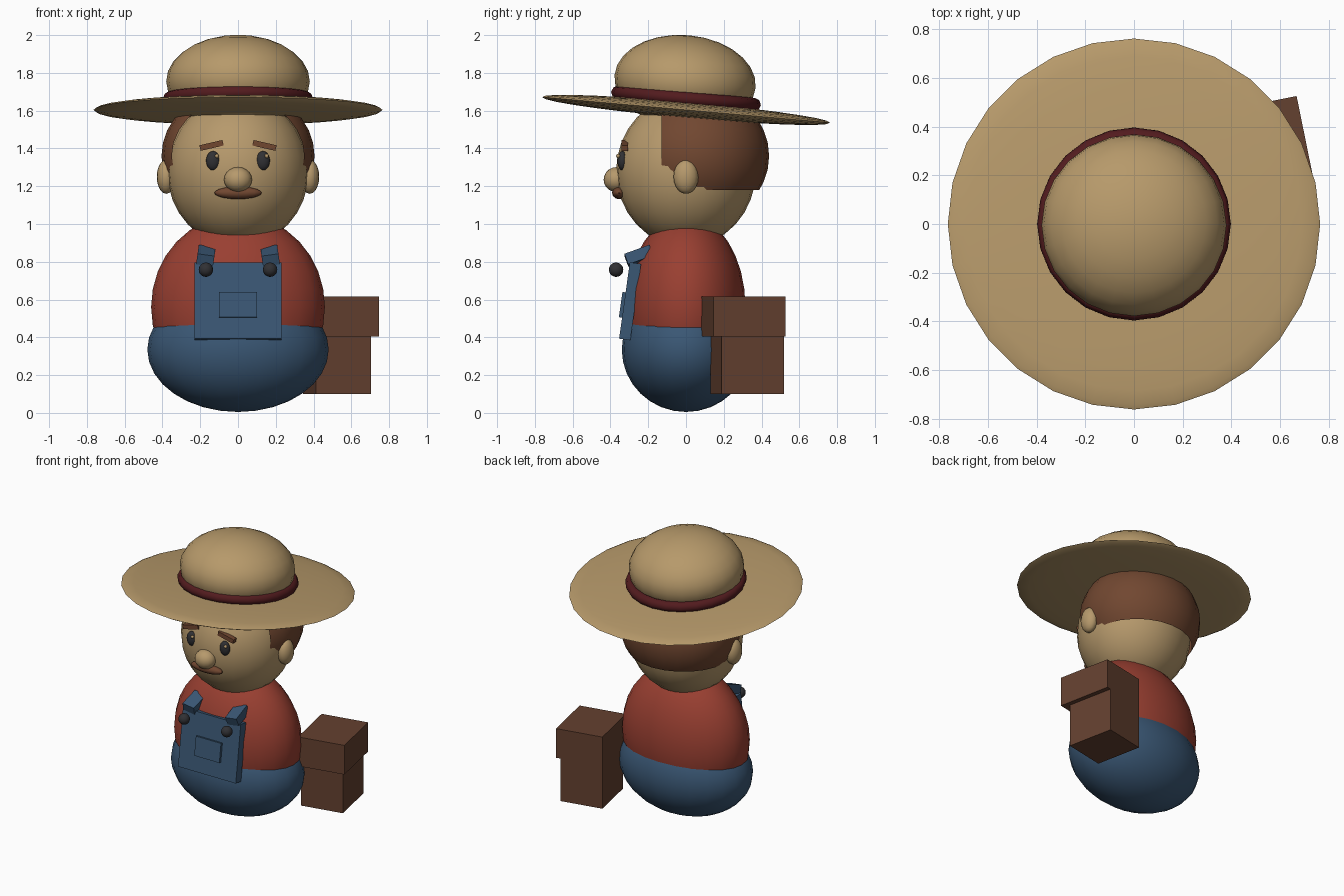
import bpy
import bmesh
from math import radians
from mathutils import Vector, Matrix

if "Cube" in bpy.data.objects:
    bpy.data.objects.remove(bpy.data.objects["Cube"], do_unlink=True)


def material(name, r, g, b):
    m = bpy.data.materials.new(name)
    m.use_nodes = True
    m.diffuse_color = (r, g, b, 1)
    m.node_tree.nodes["Principled BSDF"].inputs["Base Color"].default_value = (r, g, b, 1)
    return m


STRAW = material("straw", .47, .32, .145)
SKIN = material("skin", .47, .32, .15)
SHIRT = material("red_cloth", .32, .05, .031)
DENIM = material("denim_blue", .042, .095, .175)
HAIR = material("hair_brown", .165, .063, .03)
WOOD = material("wood_brown", .127, .052, .029)
BAND = material("band_red", .085, .011, .013)
DARK = material("dark_grey", .03, .03, .034)


def finish(name, mat, smooth):
    ob = bpy.context.object
    ob.name = name
    ob.data.materials.append(mat)
    if smooth:
        bpy.ops.object.transform_apply(location=False, rotation=False, scale=True)
        bpy.ops.object.shade_smooth_by_angle(angle=radians(50))
    return ob


def ball(name, mat, loc, radii, segs=24, rings=16, tilt=0):
    bpy.ops.mesh.primitive_uv_sphere_add(segments=segs, ring_count=rings, radius=1,
                                         location=loc, rotation=(radians(tilt), 0, 0))
    bpy.context.object.scale = radii
    return finish(name, mat, True)


def box(name, mat, loc, size, rot=(0, 0, 0)):
    bpy.ops.mesh.primitive_cube_add(size=1, location=loc,
                                    rotation=[radians(a) for a in rot])
    bpy.context.object.scale = size
    return finish(name, mat, False)


def trim(ob, point, normal):
    """Cut away everything behind a plane given in world space."""
    inv = ob.matrix_world.inverted()
    bm = bmesh.new()
    bm.from_mesh(ob.data)
    bmesh.ops.bisect_plane(bm, geom=bm.verts[:] + bm.edges[:] + bm.faces[:],
                           plane_co=inv @ Vector(point), plane_no=Vector(normal),
                           clear_inner=True)
    bm.to_mesh(ob.data)
    bm.free()


# Body
ball("trousers", DENIM, (0, 0, .335), (.48, .34, .33))
ball("shirt", SHIRT, (0, 0, .56), (.46, .315, .49))

# Head and hair
ball("head", SKIN, (0, 0, 1.28), (.375, .37, .4))
hair = ball("hair", HAIR, (0, .06, 1.36), (.405, .38, .36))
bpy.context.view_layer.update()
trim(hair, (0, 0, 1.18), (0, 0, 1))
trim(hair, (0, -.13, 0), (0, 1, 0))

# Face
ball("nose", SKIN, (0, -.37, 1.235), (.074, .066, .066), 16, 10)
ball("moustache", HAIR, (0, -.355, 1.165), (.125, .036, .033), 16, 10)

# Paired parts
for side, s in (("right", -1), ("left", 1)):
    ball(side + "_ear", SKIN, (.38 * s, 0, 1.25), (.05, .066, .09), 16, 10)
    ball(side + "_eye", DARK, (.132 * s, -.337, 1.335), (.037, .026, .051), 16, 10)
    ball(side + "_eye_glint", SKIN, (.132 * s + .02, -.359, 1.36), (.011, .011, .011), 8, 6)
    box(side + "_eyebrow", HAIR, (.14 * s, -.325, 1.416), (.125, .035, .03), (0, 13 * s, 0))
    box(side + "_strap", DENIM, (.17 * s, -.25, .832), (.09, .14, .06), (20, -8 * s, 0))
    ball(side + "_button", DARK, (.17 * s, -.37, .758), (.038, .038, .038), 16, 10)

# Overalls front
box("bib", DENIM, (0, -.296, .591), (.46, .06, .408), (-8, 0, 0))
box("bib_pocket", DENIM, (0, -.335, .572), (.2, .022, .135), (-8, 0, 0))

# Hat, raised at the front
TILT = -5.1
ball("hat_brim", STRAW, (0, 0, 1.604), (.765, .765, .042), 28, 14, TILT)
ball("hat_crown", STRAW, (0, -.005, 1.755), (.38, .375, .245), 24, 14, TILT)
bpy.ops.mesh.primitive_torus_add(major_radius=.362, minor_radius=.036, major_segments=24,
                                 minor_segments=8, location=(0, 0, 1.664),
                                 rotation=(radians(TILT), 0, 0))
finish("hat_band", BAND, True)

# Wooden box with an overhanging lid
spin = Matrix.Rotation(radians(11.5), 4, 'Z')
centre = Vector((.545, .303, 0))
for name, offset, size in (("crate_lid", (0, 0, .51), (.33, .388, .21)),
                           ("crate_body", (-.016, .025, .252), (.298, .338, .306))):
    box(name, WOOD, centre + spin @ Vector(offset), size, (0, 0, 11.5))
